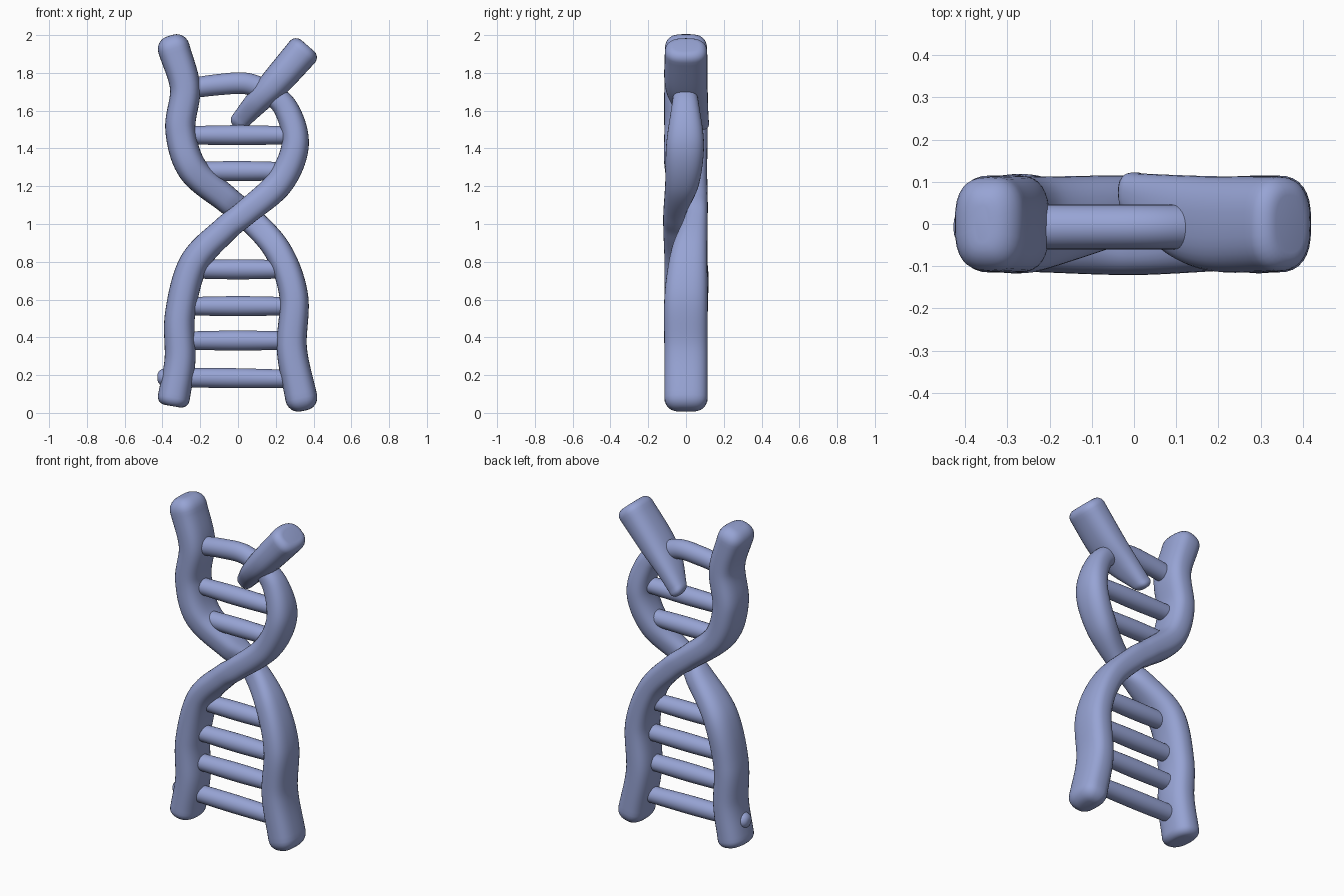
import bpy
import bmesh
from math import sin, cos, pi, copysign
from mathutils import Vector

default = bpy.data.objects.get("Cube")
if default:
    bpy.data.objects.remove(default, do_unlink=True)

blue = bpy.data.materials.new("periwinkle blue")
blue.use_nodes = True
colour = (0.31, 0.37, 0.66, 1)
blue.diffuse_color = colour
blue.node_tree.nodes["Principled BSDF"].inputs["Base Color"].default_value = colour

SIDES = 32
STEPS = 10


def spline(points):
    """Smooth path through (x, z, y, half width, half depth) stations."""
    pts = [Vector(p) for p in points]
    pts = [2 * pts[0] - pts[1]] + pts + [2 * pts[-1] - pts[-2]]
    path = []
    for a, b, c, d in zip(pts, pts[1:], pts[2:], pts[3:]):
        for i in range(STEPS):
            t = i / STEPS
            path.append(b + (c - a) * t / 2
                        + (a - 2.5 * b + 2 * c - d / 2) * t ** 2
                        + (1.5 * (b - c) + (d - a) / 2) * t ** 3)
    return path + [pts[-2]]


def tube(name, points, edge, power=2.0):
    """Loft a rounded section along a path and round over both ends."""
    path = spline(points)
    stations = []
    for i, p in enumerate(path):
        step = path[min(i + 1, len(path) - 1)] - path[max(i - 1, 0)]
        tangent = Vector((step[0], step[2], step[1])).normalized()
        stations.append((Vector((p[0], p[2], p[1])), tangent, p[3], p[4]))

    def cap(station, sign):
        centre, tangent, w, d = station
        rings = []
        for k in range(1, 7):
            a = k / 6 * pi / 2
            inset = edge * (1 - cos(a)) * 0.96
            rings.append((centre + sign * tangent * edge * sin(a),
                          tangent, w - inset, d - inset))
        return rings

    stations = cap(stations[0], -1)[::-1] + stations + cap(stations[-1], 1)

    bm = bmesh.new()
    rings = []
    for centre, tangent, w, d in stations:
        across = Vector((-tangent.z, 0, tangent.x)).normalized()
        ring = []
        for k in range(SIDES):
            c, s = cos(2 * pi * k / SIDES), sin(2 * pi * k / SIDES)
            u = copysign(abs(c) ** (2 / power), c) * w
            v = copysign(abs(s) ** (2 / power), s) * d
            ring.append(bm.verts.new(centre + across * u + Vector((0, v, 0))))
        rings.append(ring)
    for r, q in zip(rings, rings[1:]):
        for k in range(SIDES):
            n = (k + 1) % SIDES
            bm.faces.new((r[k], r[n], q[n], q[k]))
    bm.faces.new(rings[0])
    bm.faces.new(rings[-1])
    bmesh.ops.recalc_face_normals(bm, faces=bm.faces[:])
    for face in bm.faces:
        face.smooth = True
    mesh = bpy.data.meshes.new(name)
    bm.to_mesh(mesh)
    bm.free()
    mesh.materials.append(blue)
    obj = bpy.data.objects.new(name, mesh)
    bpy.context.collection.objects.link(obj)


# Strand passing behind at the crossing
tube("rear_strand", [
    (-.34, 1.93, 0, .085, .112),
    (-.28, 1.72, 0, .08, .115),
    (-.305, 1.5, 0, .08, .115),
    (-.24, 1.29, 0, .08, .112),
    (-.06, 1.13, .03, .072, .085),
    (.05, 1.04, .055, .068, .06),
    (.21, .86, .018, .072, .095),
    (.295, .62, 0, .076, .114),
    (.285, .34, 0, .08, .115),
    (.335, .08, 0, .085, .115)], .07, 2.7)

# Strand passing in front, narrowing at its top
tube("front_strand", [
    (-.34, .08, 0, .085, .115),
    (-.307, .28, 0, .082, .115),
    (-.307, .52, 0, .08, .115),
    (-.235, .79, 0, .078, .114),
    (-.07, .97, -.035, .07, .085),
    (.04, 1.06, -.06, .068, .06),
    (.22, 1.22, -.02, .075, .09),
    (.303, 1.42, -.005, .072, .1),
    (.255, 1.61, -.003, .065, .075),
    (.14, 1.72, -.005, .055, .055)], .045, 2.4)

# Separate diagonal upper end, tapering towards the back
tube("upper_end", [
    (.34, 1.91, 0, .088, .112),
    (.2, 1.75, 0, .08, .113),
    (.1, 1.645, .02, .065, .096),
    (.01, 1.545, .065, .05, .055)], .045, 2.5)

# Arched top rung
tube("top_rung", [
    (-.28, 1.715, -.007, .053, .053),
    (-.1, 1.738, -.007, .056, .053),
    (.04, 1.744, -.007, .057, .053),
    (.16, 1.705, -.007, .056, .053)], .04)

# Straight rungs: left end, right end, left height, right height
rungs = [(-.26, .25, 1.47, 1.47), (-.25, .24, 1.28, 1.28),
         (-.25, .25, .76, .76), (-.27, .27, .565, .565),
         (-.27, .27, .383, .383), (-.385, .28, .188, .18)]
for i, (x1, x2, z1, z2) in enumerate(rungs):
    mid = ((x1 + x2) / 2, (z1 + z2) / 2, -.007, .053, .053)
    tube(f"rung_{i + 1}", [(x1, z1, -.007, .048, .05), mid,
                           (x2, z2, -.007, .048, .05)], .042)
